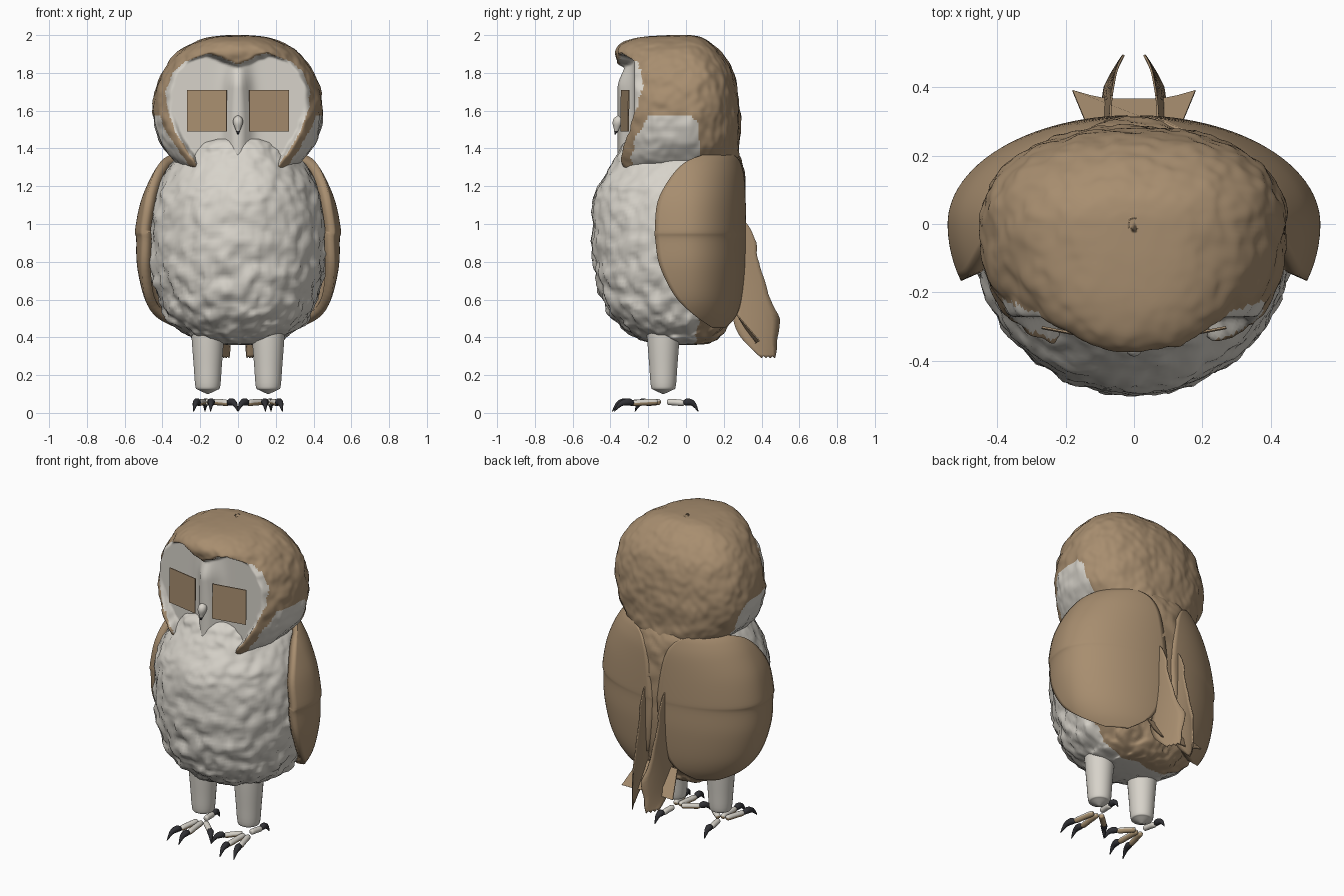
import bpy, math
from mathutils import Vector, noise

cube = bpy.data.objects.get("Cube")
if cube:
    bpy.data.objects.remove(cube, do_unlink=True)


def material(name, rgb):
    m = bpy.data.materials.new(name)
    m.use_nodes = True
    m.diffuse_color = (*rgb, 1)
    bsdf = m.node_tree.nodes["Principled BSDF"]
    bsdf.inputs["Base Color"].default_value = (*rgb, 1)
    bsdf.inputs["Roughness"].default_value = 0.8
    return m


BROWN = material("feather brown", (0.39, 0.27, 0.16))
WHITE = material("feather white", (0.68, 0.65, 0.59))
DARK = material("claw dark", (0.03, 0.03, 0.035))
TAN = material("toe underside tan", (0.42, 0.30, 0.17))


def build(name, verts, faces, mats, smooth=True, rule=None):
    me = bpy.data.meshes.new(name)
    me.from_pydata(verts, [], faces)
    for m in mats:
        me.materials.append(m)
    me.update()
    for p in me.polygons:
        p.use_smooth = smooth
        if rule:
            p.material_index = rule(p.center, p.normal)
    ob = bpy.data.objects.new(name, me)
    bpy.context.collection.objects.link(ob)
    return ob


def loft(name, rings, mats, closed=True, rule=None):
    """Skin a list of equal-length rings, capping closed ones."""
    n, verts = len(rings[0]), [p for r in rings for p in r]
    faces = []
    for i in range(len(rings) - 1):
        for j in range(n if closed else n - 1):
            k = (j + 1) % n
            faces.append((i * n + j, i * n + k, i * n + n + k, i * n + n + j))
    if closed:
        faces.append(tuple(reversed(range(n))))
        faces.append(tuple(range(len(verts) - n, len(verts))))
    return build(name, verts, faces, mats, True, rule)


def spline(rows, steps):
    """Catmull-Rom through the key rows."""
    out, last = [], len(rows) - 1
    for i in range(last):
        a, b, c, d = (rows[max(0, min(last, i + o))] for o in (-1, 0, 1, 2))
        for s in range(steps):
            t = s / steps
            out.append([q + 0.5 * t * (r - p + t * (2 * p - 5 * q + 4 * r - s4
                        + t * (3 * (q - r) + s4 - p)))
                        for p, q, r, s4 in zip(a, b, c, d)])
    return out + [list(rows[-1])]


def lerp_table(table, z):
    for (z0, a), (z1, b) in zip(table, table[1:]):
        if z <= z1:
            return a + (b - a) * max(0, (z - z0) / (z1 - z0))
    return table[-1][1]


def smooth(a, b, v):
    t = max(0, min(1, (v - a) / (b - a)))
    return t * t * (3 - 2 * t)


def oval(row, front_power, back_power, n=160):
    """Ring with separate front and back depth."""
    z, rx, front, back = row
    pts = []
    for j in range(n):
        a = 2 * math.pi * j / n
        c, s = math.cos(a), math.sin(a)
        e = 2 / (front_power if s < 0 else back_power)
        y = abs(s) ** e * (front if s < 0 else back)
        pts.append(Vector((math.copysign(abs(c) ** e, c) * rx, y, z)))
    return pts


def fluff(p, amount, scale):
    """Shaggy outward push."""
    q = Vector((p.x * scale, p.y * scale, p.z * scale * 0.9))
    f = noise.noise(q) + 0.7 * noise.noise(q * 2.1)
    out = Vector((p.x, p.y, 0))
    return p + out.normalized() * f * amount if out.length > 0.02 else p


# Body
body_rows = [(0.36, 0.06, -0.06, 0.04), (0.37, 0.17, -0.17, 0.12), (0.41, 0.27, -0.28, 0.18),
             (0.50, 0.37, -0.39, 0.24), (0.62, 0.425, -0.45, 0.285), (0.78, 0.46, -0.485, 0.305),
             (0.95, 0.47, -0.497, 0.312), (1.10, 0.455, -0.49, 0.312), (1.20, 0.425, -0.465, 0.312),
             (1.31, 0.36, -0.40, 0.30), (1.38, 0.29, -0.355, 0.27), (1.43, 0.235, -0.33, 0.2),
             (1.45, 0.17, -0.31, 0.1)]
rings = [[fluff(p, 0.023 - 0.012 * smooth(0.5, 1.3, p.z) - 0.02 * smooth(0.15, 0.25, p.y) * smooth(0.5, 0.6, p.z), 13)
          for p in oval(r, 2.1 + 0.5 * smooth(1.3, 1.43, r[0]), 2.1)]
         for r in spline(body_rows, 8)]
loft("body", rings, [WHITE, BROWN], rule=lambda c, n: int(c.y > 0.05 + 0.04 * noise.noise(c * 9)))

# Head with a sunken heart-shaped face
face_width = [(1.26, 0.20), (1.33, 0.23), (1.4, 0.28), (1.5, 0.34), (1.6, 0.375), (1.7, 0.385),
              (1.8, 0.35), (1.86, 0.285), (1.91, 0.14)]


def face_inset(p):
    """Positive inside the face outline, in units of distance."""
    if p.y > -0.05:
        return -1
    x = abs(p.x)
    top = 1.85 + 0.4 * min(x, 0.15)
    return min(lerp_table(face_width, p.z) - x, top - p.z) + 0.008 * noise.noise(p * 25)


def head_point(p):
    d = face_inset(p)
    p = fluff(p, 0.009, 12)
    if d > -0.1:
        p.y -= 0.02 * smooth(-0.07, -0.01, d) * (1 - smooth(1.82, 1.9, p.z))
        ridge = 0.09 * math.exp(-(p.x / 0.06) ** 2) * (1 - smooth(1.72, 1.87, p.z) * 0.5)
        p.y += (-0.272 - ridge - p.y) * smooth(-0.005, 0.03, d)
    return p


def head_colour(c, n):
    d = face_inset(c)
    if d > 0.003:
        return 1
    cheek = c.z < 1.57 - 0.05 * smooth(0.02, 0.09, c.y) and c.y < 0.07 and d < -0.045
    return int(cheek)


head_rows = [(1.265, 0.17, -0.22, 0.15), (1.28, 0.265, -0.345, 0.24), (1.335, 0.34, -0.375, 0.28),
             (1.43, 0.41, -0.36, 0.285), (1.55, 0.445, -0.335, 0.287), (1.65, 0.446, -0.325, 0.28),
             (1.75, 0.425, -0.325, 0.265), (1.83, 0.385, -0.345, 0.24), (1.90, 0.33, -0.375, 0.19),
             (1.95, 0.255, -0.35, 0.14), (1.985, 0.17, -0.265, 0.09), (1.998, 0.08, -0.13, 0.04),
             (2.0, 0.01, -0.02, 0.01)]
rings = [[head_point(p) for p in oval(r, 3 - 0.7 * smooth(1.5, 1.9, r[0]), 2.2, 220)]
         for r in spline(head_rows, 9)]
loft("head", rings, [BROWN, WHITE], rule=head_colour)

# Beak
beak_rows = [(1.475, 0.003, -0.375), (1.50, 0.013, -0.367), (1.535, 0.026, -0.36),
             (1.56, 0.022, -0.357), (1.575, 0.004, -0.355)]
rings = [[(r * math.cos(a), y + 1.1 * r * math.sin(a), z)
          for a in (2 * math.pi * j / 16 for j in range(16))] for z, r, y in spline(beak_rows, 4)]
loft("beak", rings, [WHITE, DARK], rule=lambda c, n: int(c.z < 1.495))

# Wings: rows of height, side radius, back radius, front edge y, back edge x
wing_rows = [(1.37, 0.37, 0.29, 0.10, 0.2), (1.33, 0.41, 0.30, 0.0, 0.12), (1.25, 0.46, 0.312, -0.08, 0.07),
             (1.12, 0.515, 0.317, -0.15, 0.04), (0.97, 0.545, 0.319, -0.165, 0.02),
             (0.92, 0.539, 0.317, -0.163, 0.02), (0.78, 0.535, 0.315, -0.14, 0.03),
             (0.62, 0.50, 0.30, -0.06, 0.06), (0.52, 0.45, 0.28, 0.04, 0.12), (0.45, 0.39, 0.25, 0.14, 0.22)]


def wing_row(row, side):
    z, rx, ry, front, end = row
    a0 = math.asin(front / ry) if front > 0 else math.asin(front / 0.45)
    a1 = math.acos(end / rx)
    pts = []
    for j in range(33):
        a = a0 + (a1 - a0) * j / 32
        depth = ry if a > 0 else 0.45
        pts.append((side * rx * math.cos(a), depth * math.sin(a), z))
    return pts


for side, label in ((1, "left"), (-1, "right")):
    wing = loft(label + "_wing", [wing_row(r, side) for r in spline(wing_rows, 5)], [BROWN], closed=False)
    mod = wing.modifiers.new("thickness", "SOLIDIFY")
    mod.thickness, mod.offset = 0.05, side


def thicken(ob, thickness=0.006):
    mod = ob.modifiers.new("thickness", "SOLIDIFY")
    mod.thickness, mod.offset = thickness, 0


def plate(name, pts):
    thicken(build(name, pts, [tuple(range(len(pts)))], [BROWN], False))


def tube(name, path, mats, sides=14, rule=None):
    """Round tube; path holds x, y, z, radius."""
    path = spline(path, 4)
    rings = []
    for i, row in enumerate(path):
        p = Vector(row[:3])
        t = Vector(path[min(i + 1, len(path) - 1)][:3]) - Vector(path[max(i - 1, 0)][:3])
        u = t.orthogonal().normalized() if abs(t.x) + abs(t.y) < 1e-4 else t.cross(Vector((0, 0, 1))).normalized()
        v = t.normalized().cross(u)
        rings.append([p + row[3] * (u * math.cos(a) + v * math.sin(a))
                      for a in (2 * math.pi * j / sides for j in range(sides))])
    loft(name, rings, mats, rule=rule)


# Tail blades: height, inner y, outer y; arched together at the back
blade_rows = [(1.04, 0.27, 0.30), (0.93, 0.27, 0.36), (0.82, 0.27, 0.38), (0.72, 0.27, 0.41),
              (0.60, 0.27, 0.445), (0.50, 0.25, 0.495), (0.40, 0.29, 0.485), (0.29, 0.40, 0.47)]


def blade_row(row, side):
    z, inner, outer = row
    pts = []
    for j in range(7):
        y = inner + (outer + 0.012 * noise.noise(Vector((0, 0, z * 14))) - inner) * j / 6
        arch = math.sqrt(max(0.01, 1 - (max(0, y - 0.3) / 0.21) ** 2))
        x = 0.07 * arch + 0.025 * smooth(0.75, 0.3, z) * (1 - j / 8)
        pts.append((side * x, y, z + (0.012 * (j % 2) if z < 0.3 else 0)))
    return pts


# Toes: base, tip, claw tip on the ground plane
toes = {"outer": ((0.18, -0.15), (0.21, -0.28), (0.235, -0.38)),
        "middle": ((0.15, -0.15), (0.14, -0.30), (0.145, -0.39)),
        "inner": ((0.13, -0.14), (0.05, -0.21), (0.0, -0.27)),
        "back": ((0.16, -0.10), (0.17, -0.01), (0.175, 0.065))}

for s, label in ((1, "left"), (-1, "right")):
    thicken(loft(label + "_tail_blade", [blade_row(r, s) for r in spline(blade_rows, 4)], [BROWN], closed=False))
    # Eye plate
    plate(label + "_eye", [(s * 0.06, -0.345, 1.49), (s * 0.27, -0.305, 1.49),
                           (s * 0.27, -0.302, 1.71), (s * 0.06, -0.342, 1.71)])
    # Leg
    tube(label + "_leg", [(s * 0.16, -0.12, z, r) for z, r in
                          ((0.48, 0.09), (0.38, 0.085), (0.25, 0.075), (0.14, 0.066),
                           (0.122, 0.05), (0.10, 0.004))], [WHITE], 28)
    # Feet
    for toe, (a, b, c) in toes.items():
        a, b, c = (Vector((s * x, y, 0)) for x, y in (a, b, c))
        at = lambda p, z, r: (p.x, p.y, z, r)
        under = -2 if toe == "back" else 0.05
        tube(f"{label}_{toe}_toe",
             [at(a, 0.058, 0.005), at(a.lerp(b, 0.08), 0.058, 0.016), at(a.lerp(b, 0.5), 0.056, 0.017),
              at(a.lerp(b, 0.93), 0.052, 0.016), at(b, 0.052, 0.004)],
             [WHITE, TAN], rule=lambda p, n: int(n.z < under))
        tube(f"{label}_{toe}_claw",
             [at(b, 0.048, 0.012), at(b.lerp(c, 0.25), 0.058, 0.02), at(b.lerp(c, 0.65), 0.048, 0.014),
              at(c, 0.008, 0.002)], [DARK], 10)

# Tail fan
plate("tail_fan", [(-0.13, 0.27, 0.52), (0.13, 0.27, 0.52), (0.18, 0.39, 0.38), (0.11, 0.37, 0.37),
                   (0.05, 0.365, 0.37), (-0.05, 0.365, 0.37), (-0.11, 0.37, 0.37), (-0.18, 0.39, 0.38)])
